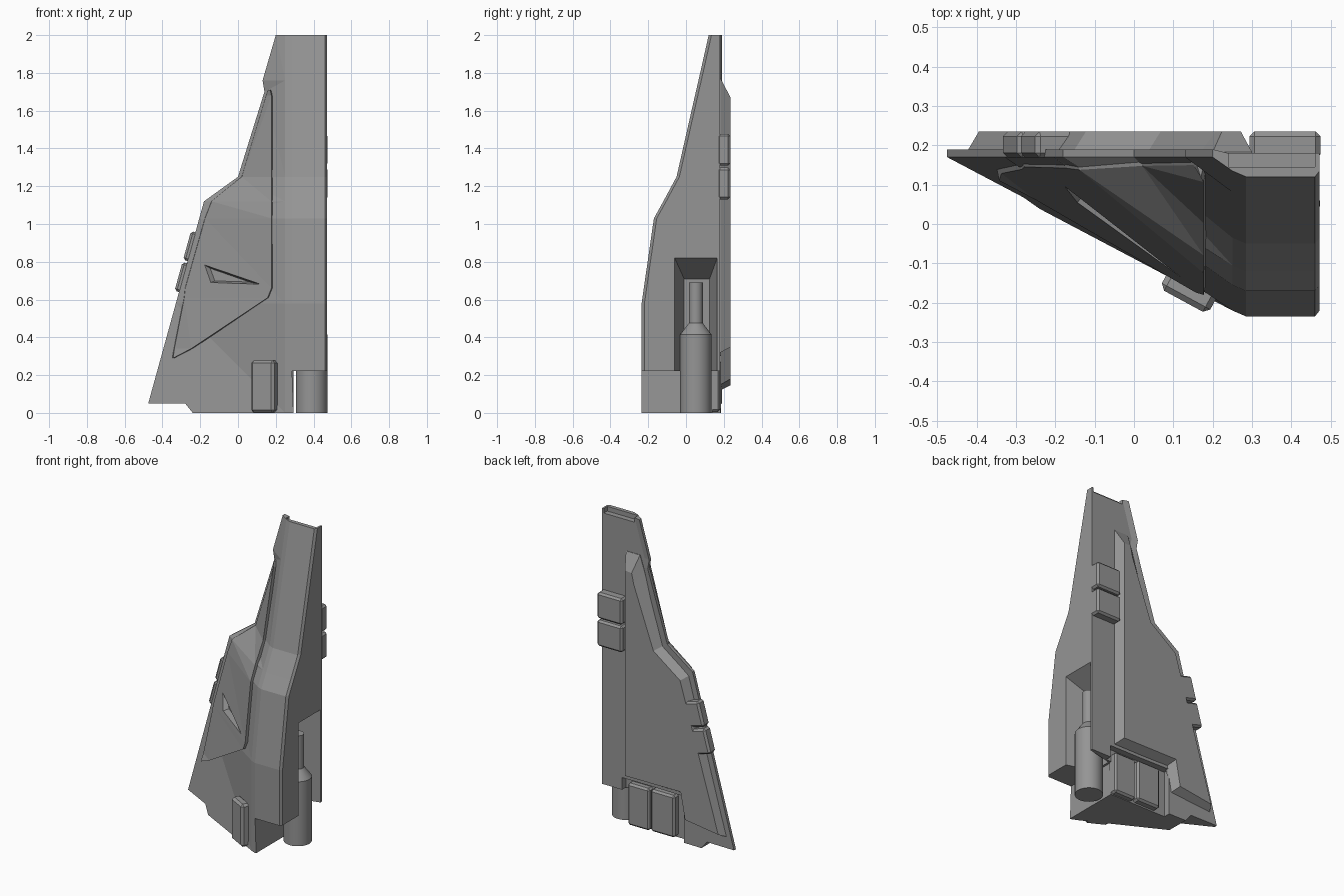
import bpy, bmesh, math
from mathutils import Vector

if "Cube" in bpy.data.objects:
    bpy.data.objects.remove(bpy.data.objects["Cube"])

GREY = bpy.data.materials.new("dark_grey")
GREY.diffuse_color = (.3, .3, .3, 1)
GREY.use_nodes = True
GREY.node_tree.nodes["Principled BSDF"].inputs["Base Color"].default_value = GREY.diffuse_color


def loft(name, rings):
    """Solid through a list of equal-length point rings."""
    bm = bmesh.new()
    vs = [[bm.verts.new(p) for p in r] for r in rings]
    n = len(rings[0])
    for a, b in zip(vs, vs[1:]):
        for i in range(n):
            j = (i + 1) % n
            bm.faces.new((a[i], a[j], b[j], b[i]))
    bm.faces.new(vs[0][::-1])
    bm.faces.new(vs[-1])
    bmesh.ops.triangulate(bm, faces=[f for f in bm.faces if len(f.verts) == 4])
    bmesh.ops.recalc_face_normals(bm, faces=bm.faces)
    me = bpy.data.meshes.new(name)
    bm.to_mesh(me)
    bm.free()
    me.materials.append(GREY)
    ob = bpy.data.objects.new(name, me)
    bpy.context.collection.objects.link(ob)
    return ob


def prism(name, pts, y0, y1):
    """Extrude an x-z outline along y."""
    return loft(name, [[(x, y, z) for x, z in pts] for y in (y0, y1)])


def cut(ob, cutter):
    m = ob.modifiers.new("cut", 'BOOLEAN')
    m.operation, m.object, m.solver = 'DIFFERENCE', cutter, 'EXACT'
    cutter.hide_render = True
    cutter.hide_set(True)


def box(name, loc, size, rot=(0, 0, 0), bevel=0.012):
    bpy.ops.mesh.primitive_cube_add(size=1, location=loc, rotation=rot)
    ob = bpy.context.object
    ob.name = name
    ob.scale = size
    bpy.ops.object.transform_apply(location=False, rotation=False, scale=True)
    ob.data.materials.append(GREY)
    m = ob.modifiers.new("bevel", 'BEVEL')
    m.width, m.segments = bevel, 1
    return ob


# z, left edge x, front face y
STATIONS = [(0, -.489, -.235), (.58, -.329, -.235), (1.03, -.205, -.17), (1.12, -.18, -.12),
            (1.25, 0, -.05), (1.70, .14, .052), (1.76, .13, .066), (2, .20, .12)]


def station(z):
    for a, b in zip(STATIONS, STATIONS[1:]):
        if z <= b[0]:
            t = (z - a[0]) / (b[0] - a[0])
            return a[1] + t * (b[1] - a[1]), a[2] + t * (b[2] - a[2])


def surf(x, z):
    """y of the sloping wing face."""
    xl, f = station(z)
    t = (x - xl) / (.25 - xl)
    return .17 + t * (f + .015 - .17)


# main wedge-shaped shell
body = loft("main_shell", [[(xl, .19, z), (xl, .17, z), (.25, f + .015, z), (.285, f, z), (.46, f, z),
                            (.472, f + .015, z), (.472, .18, z), (max(xl + .04, .1), .18, z)]
                           for z, xl, f in STATIONS])

# cutters: bottom left notch, bottom right step, lower back recess, top channel, thruster bay
cut(body, prism("notch_cutter", [(-.6, -.1), (-.2, -.1), (-.24, 0), (-.28, .05), (-.6, .05)], -.5, .5))
cut(body, prism("step_cutter", [(.297, -.1), (.6, -.1), (.6, .222), (.286, .222)], -.5, .5))
cut(body, prism("back_recess_cutter", [(-.115, -.1), (.33, -.1), (.33, .3), (-.115, .3)], .14, .4))
cut(body, prism("top_channel_cutter", [(.24, 1.97), (.46, 1.97), (.46, 2.1), (.24, 2.1)], .145, .4))
cut(body, loft("bay_cutter", [[(x, y0, -.1), (x, y1, -.1), (x, y1, z), (x, y0, z)]
                             for x, y0, y1, z in [(.3, -.01, .125, .71), (.473, -.06, .165, .82), (.6, -.06, .165, .82)]]))

# raised front armour panel following the wing face
SPANS = [(.29, -.352, -.335), (.34, -.343, -.24), (.61, -.29, .165), (.66, -.285, .185), (1.03, -.18, .185),
         (1.12, -.145, .185), (1.25, .015, .185), (1.68, .145, .185), (1.71, .155, .178)]
panel = loft("front_armour_panel", [[(a, surf(a, z) + .02, z), (a + .006, surf(a, z) - .01, z),
                                     (b - .008, surf(b, z) - .016, z), (b, surf(b, z) + .02, z)]
                                    for z, a, b in SPANS])

# triangular recess in the panel
tri = [Vector((-.18, .785)), Vector((-.145, .69)), Vector((.115, .682))]
mid = sum(tri, Vector((0, 0))) / 3
rings = []
for k, d in [(1.15, -.05), (1, -.012), (.7, .03)]:
    pts = [mid + (p - mid) * k for p in tri]
    rings.append([(p.x, surf(p.x, p.y) + d, p.y) for p in pts])
vent = loft("vent_cutter", rings)
cut(panel, vent)
cut(body, vent)

# raised back plate with chamfered rim
outline = [(.3, 1.77), (.3, .32), (-.1, .32), (-.13, .15), (-.425, .12), (-.155, 1.09), (.035, 1.23), (.17, 1.68), (.2, 1.77)]
back = prism("back_plate", outline, .17, .183)
bm = bmesh.new()
bm.from_mesh(back.data)
face = max(bm.faces, key=lambda f: f.calc_center_median().y)
bmesh.ops.inset_individual(bm, faces=[face], thickness=.04, depth=0)
for v in face.verts:
    v.co.y = .235
    if v.co.z > 1.6:
        v.co.z -= .07
bm.to_mesh(back.data)
bm.free()

# paired clamps on the back right edge and the slanted left edge
for i, z in enumerate((1.215, 1.393)):
    box(f"right_clamp_{i + 1}", (.384, .2, z), (.18, .07, .168))
for i, z in enumerate((.703, .867)):
    x = station(z)[0] + .05
    box(f"left_clamp_{i + 1}", (x, .202, z), (.145, .066, .158), (0, math.radians(15.5), 0))

# lower back blocks and front block
box("back_block_right", (.215, .146, .14), (.155, .07, .27))
box("back_block_left", (.04, .15, .145), (.17, .07, .27))
box("front_block", (.14, -.17, .14), (.14, .06, .275), (0, 0, math.radians(-28.5)), .014)

# thruster: stepped cylinder in the bay
profile = [(0, 0), (.083, 0), (.083, .415), (.045, .465), (.037, .475), (.037, .645), (.037, .65), (.037, .69), (0, .69)]
N = 32
thruster = loft("thruster", [[(.39 + max(r, .0005) * math.cos(2 * math.pi * i / N),
                               .052 + max(r, .0005) * math.sin(2 * math.pi * i / N), z) for i in range(N)]
                             for r, z in profile])
bpy.ops.object.select_all(action='DESELECT')
thruster.select_set(True)
bpy.context.view_layer.objects.active = thruster
bpy.ops.object.shade_smooth_by_angle(angle=math.radians(25))
